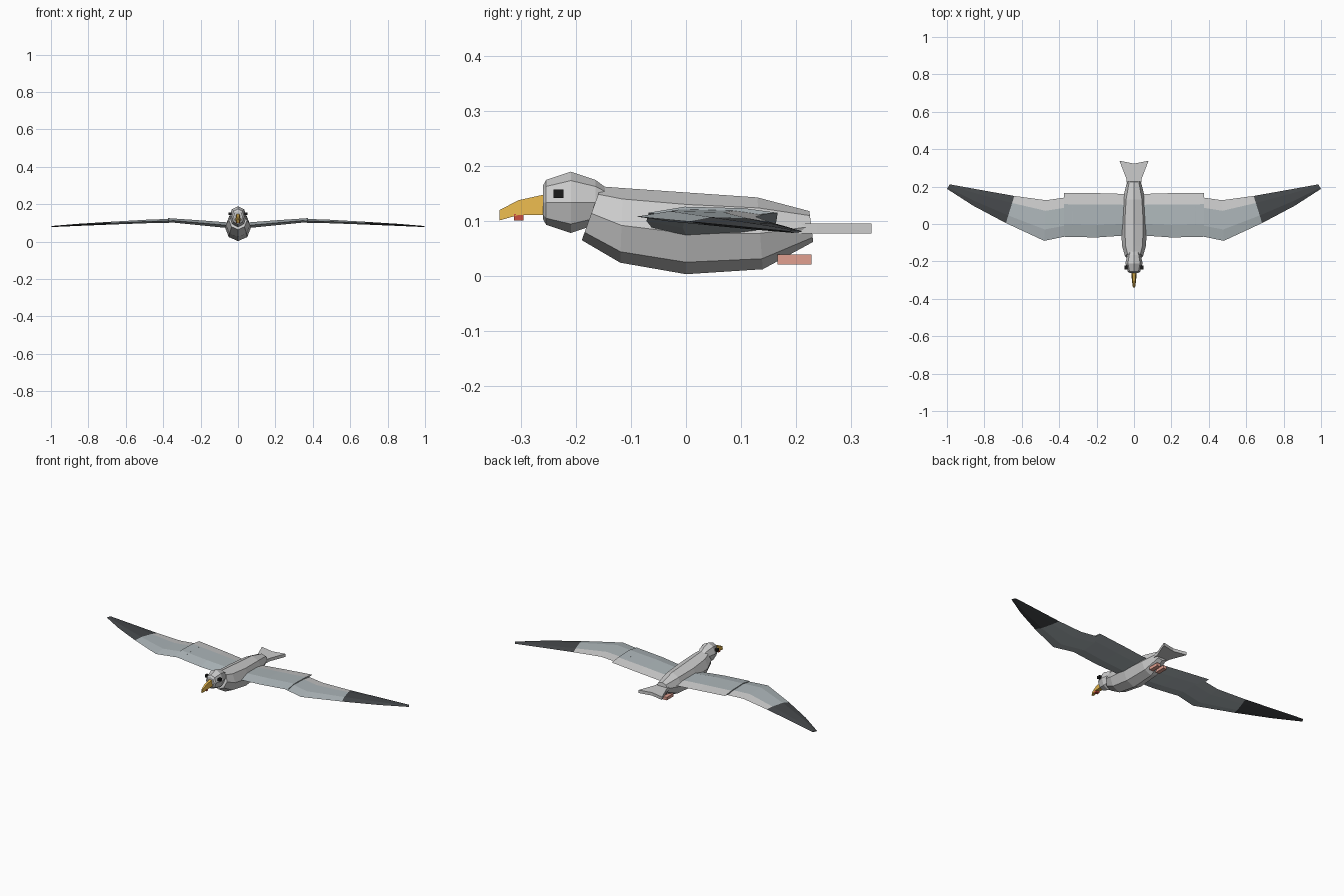
import bpy, bmesh, math
from mathutils import Vector

if "Cube" in bpy.data.objects:
    bpy.data.objects.remove(bpy.data.objects["Cube"])


def mat(name, rgb):
    m = bpy.data.materials.new(name)
    m.diffuse_color = (*rgb, 1)
    m.use_nodes = True
    m.node_tree.nodes["Principled BSDF"].inputs["Base Color"].default_value = m.diffuse_color
    return m


WHITE = mat("white", (0.8, 0.8, 0.8))
MANTLE = mat("mantle_grey", (0.42, 0.47, 0.49))
DARK = mat("dark_tip", (0.06, 0.065, 0.07))
YELLOW = mat("beak_yellow", (0.75, 0.45, 0.07))
RED = mat("spot_red", (0.6, 0.08, 0.05))
PINK = mat("foot_pink", (0.75, 0.35, 0.28))
BLACK = mat("eye_black", (0.01, 0.01, 0.01))


def loft(name, rings, mats, pick=None, mirror=False):
    """Skin closed rings of points; pick(segment, side) gives the material slot."""
    bm = bmesh.new()
    vs = [[bm.verts.new(p) for p in r] for r in rings]
    n = len(vs[0])
    for i in range(len(vs) - 1):
        for j in range(n):
            k = (j + 1) % n
            f = bm.faces.new((vs[i][j], vs[i][k], vs[i + 1][k], vs[i + 1][j]))
            f.material_index = pick(i, j) if pick else 0
    for i, ring in ((0, vs[0]), (len(vs) - 2, vs[-1])):
        bm.faces.new(ring).material_index = pick(i, -1) if pick else 0
    bmesh.ops.recalc_face_normals(bm, faces=bm.faces)
    me = bpy.data.meshes.new(name)
    bm.to_mesh(me)
    bm.free()
    for m in mats:
        me.materials.append(m)
    ob = bpy.data.objects.new(name, me)
    bpy.context.collection.objects.link(ob)
    if mirror:
        ob.modifiers.new("mirror", "MIRROR")
    return ob


def octagon(y_top, z_top, y_bot, z_bot, w):
    """Eight-sided section, point up, tilted between its top and bottom."""
    top, bot = Vector((0, y_top, z_top)), Vector((0, y_bot, z_bot))
    c, up = (top + bot) / 2, (top - bot) / 2
    return [c + up * math.cos(a) + Vector((w * math.sin(a), 0, 0))
            for a in (k * math.pi / 4 for k in range(8))]


def box(name, x, y, z, m, mirror=False):
    ring = lambda yy: [(x[0], yy, z[0]), (x[1], yy, z[0]), (x[1], yy, z[1]), (x[0], yy, z[1])]
    return loft(name, [ring(y[0]), ring(y[1])], [m], mirror=mirror)


# Body and head
loft("body", [octagon(*s) for s in (
    (-0.155, 0.163, -0.19, 0.065, 0.048), (-0.115, 0.16, -0.12, 0.024, 0.064),
    (0, 0.152, 0, 0.003, 0.07), (0.13, 0.143, 0.14, 0.012, 0.06),
    (0.225, 0.118, 0.232, 0.062, 0.036))], [WHITE])
loft("head", [octagon(y, 0.134 + h, y, 0.134 - h, w) for y, h, w in (
    (-0.261, 0.03, 0.024), (-0.255, 0.041, 0.033), (-0.21, 0.056, 0.046),
    (-0.165, 0.041, 0.036), (-0.145, 0.026, 0.026))], [WHITE])
box("eye", (0.034, 0.05), (-0.242, -0.223), (0.142, 0.157), BLACK, True)

# Hooked beak with spot
loft("beak", [[(-w, y, b), (w, y, b), (w * 0.6, y, t), (-w * 0.6, y, t)] for y, b, t, w in (
    (-0.255, 0.111, 0.149, 0.015), (-0.305, 0.111, 0.138, 0.011),
    (-0.34, 0.101, 0.12, 0.006))], [YELLOW])
box("beak_spot", (-0.01, 0.01), (-0.314, -0.296), (0.101, 0.113), RED)

# Notched tail fan
tail = [(-0.035, 0.17), (0, 0.17), (0.035, 0.17), (0.04, 0.24), (0.078, 0.338),
        (0, 0.323), (-0.078, 0.338), (-0.04, 0.24)]
loft("tail", [[(x, y, z) for x, y in tail] for z in (0.077, 0.095)], [WHITE])

# Tucked feet
box("foot", (0.009, 0.033), (0.167, 0.229), (0.021, 0.039), PINK, True)

# Wing section: leading edge, two top points, trailing edge, two lower points
SECTION = ((0, 0), (0.28, 1), (0.74, 0.75), (1, 0), (0.72, -0.55), (0.28, -0.9))


def wing_ring(x_le, y_le, x_te, y_te, z, t):
    return [(x_le + (x_te - x_le) * f, y_le + (y_te - y_le) * f, z + t * h) for f, h in SECTION]


loft("inner_wing", [wing_ring(*s) for s in (
    (0.03, -0.06, 0.03, 0.16, 0.085, 0.016), (0.2, -0.072, 0.2, 0.165, 0.1, 0.014),
    (0.375, -0.068, 0.375, 0.167, 0.115, 0.011))],
    [MANTLE, WHITE], lambda i, j: 1 if j == 2 else 0, True)
loft("outer_wing", [wing_ring(*s) for s in (
    (0.325, -0.058, 0.325, 0.148, 0.112, 0.011), (0.48, -0.09, 0.47, 0.127, 0.108, 0.01),
    (0.685, 0.005, 0.64, 0.15, 0.099, 0.008), (0.86, 0.098, 0.82, 0.182, 0.09, 0.006),
    (1.0, 0.188, 0.985, 0.212, 0.081, 0.003))],
    [MANTLE, WHITE, DARK], lambda i, j: 2 if i >= 2 else 1 if j == 2 else 0, True)
